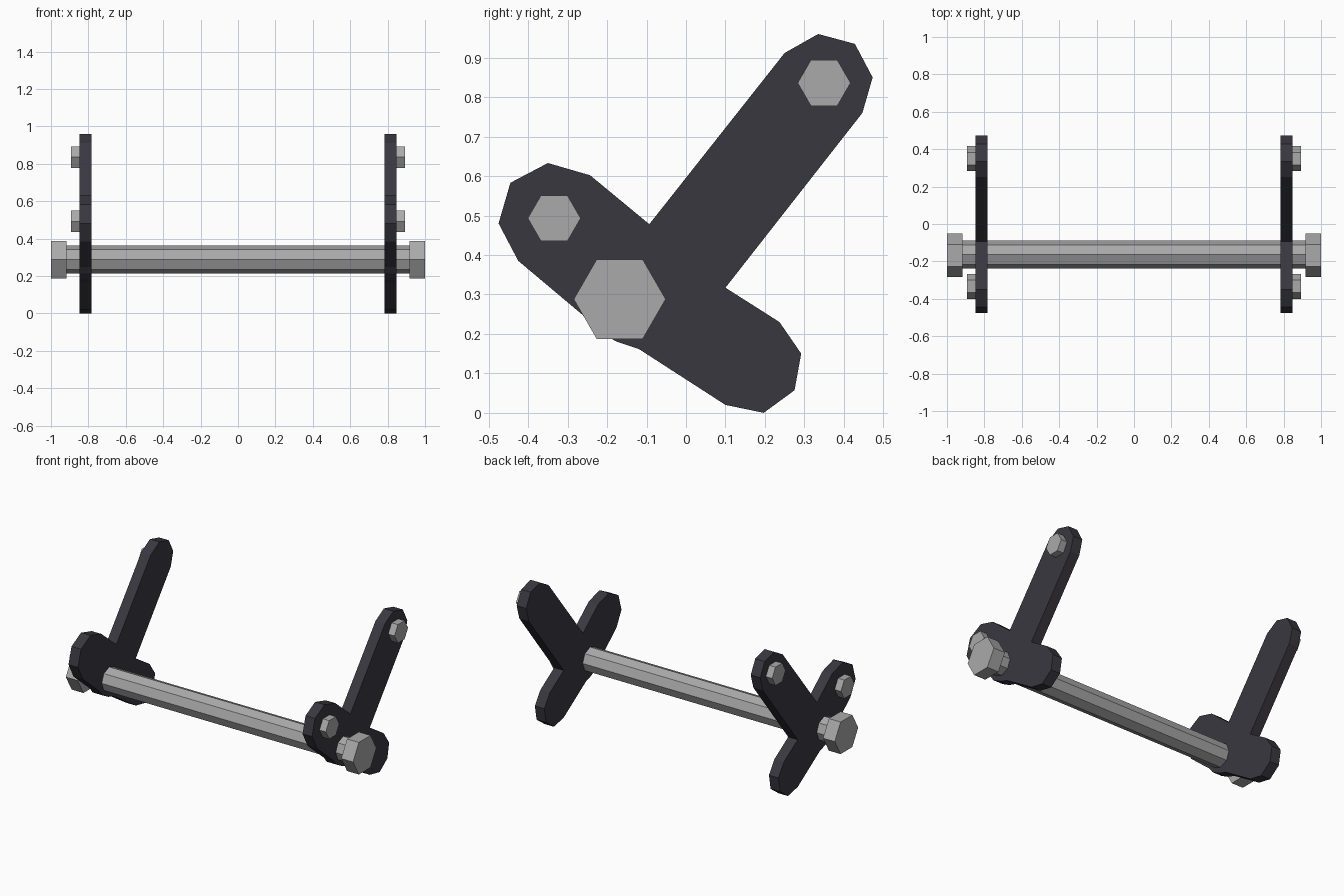
import bpy, bmesh, math
from mathutils import Vector

if "Cube" in bpy.data.objects:
    bpy.data.objects.remove(bpy.data.objects["Cube"])


def material(name, rgb):
    m = bpy.data.materials.new(name)
    m.diffuse_color = (*rgb, 1.0)
    m.use_nodes = True
    m.node_tree.nodes["Principled BSDF"].inputs["Base Color"].default_value = m.diffuse_color
    return m


STEEL = material("steel grey", (0.40, 0.40, 0.40))
DARK = material("dark charcoal", (0.042, 0.039, 0.051))


def extrude_x(name, outline, x0, x1, mat):
    """Flat-sided solid: a (y, z) outline extruded from x0 to x1."""
    bm = bmesh.new()
    face = bm.faces.new([bm.verts.new((x0, y, z)) for y, z in outline])
    side = bmesh.ops.extrude_face_region(bm, geom=[face])
    verts = [v for v in side["geom"] if isinstance(v, bmesh.types.BMVert)]
    bmesh.ops.translate(bm, verts=verts, vec=Vector((x1 - x0, 0, 0)))
    bmesh.ops.recalc_face_normals(bm, faces=bm.faces)
    mesh = bpy.data.meshes.new(name)
    bm.to_mesh(mesh)
    bm.free()
    mesh.materials.append(mat)
    obj = bpy.data.objects.new(name, mesh)
    bpy.context.collection.objects.link(obj)
    return obj


def polygon(y, z, r, sides):
    return [(y + r * math.cos(2 * math.pi * i / sides),
             z + r * math.sin(2 * math.pi * i / sides)) for i in range(sides)]


def mirror_x(obj):
    obj.modifiers.new("Mirror", "MIRROR").use_axis[0] = True


# Three-armed side plates
plate = [(-0.475, 0.48), (-0.445, 0.583), (-0.35, 0.633), (-0.243, 0.602),
         (-0.093, 0.478), (0.25, 0.912), (0.335, 0.96), (0.428, 0.935),
         (0.473, 0.85), (0.447, 0.76), (0.10, 0.317), (0.237, 0.23),
         (0.292, 0.15), (0.275, 0.057), (0.197, 0.0), (0.10, 0.02),
         (-0.12, 0.162), (-0.175, 0.18), (-0.235, 0.213), (-0.262, 0.248),
         (-0.425, 0.385)]
mirror_x(extrude_x("side_plate", plate, 0.782, 0.848, DARK))

# Octagonal cross shaft
extrude_x("cross_shaft", polygon(-0.164, 0.289, 0.075, 8), -0.925, 0.925, STEEL)

# Large hexagonal shaft ends
mirror_x(extrude_x("shaft_end_nut", polygon(-0.168, 0.288, 0.1165, 6), 0.918, 1.0, STEEL))

# Small hexagonal bolt heads on the outer faces
for name, y, z in (("upper_bolt", 0.35, 0.836), ("lower_bolt", -0.334, 0.493)):
    mirror_x(extrude_x(name, polygon(y, z, 0.067, 6), 0.84, 0.892, STEEL))
